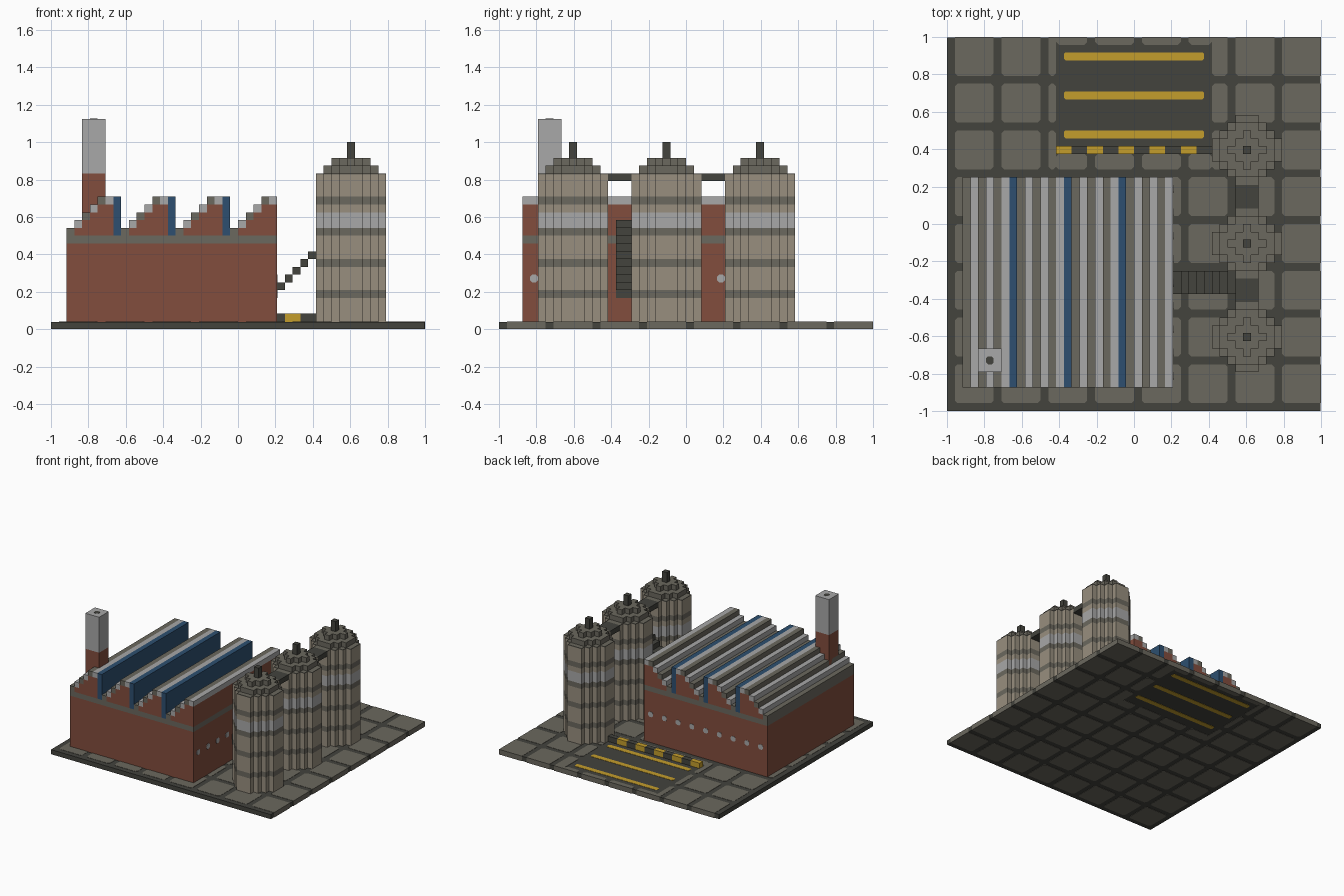
import bpy, bmesh

if "Cube" in bpy.data.objects:
    bpy.data.objects.remove(bpy.data.objects["Cube"], do_unlink=True)

U = 1 / 24  # size of one block; all dimensions below are in blocks


def material(name, rgb):
    lin = [(c / 255 / 12.92) if c < 11 else ((c / 255 + 0.055) / 1.055) ** 2.4 for c in rgb]
    m = bpy.data.materials.new(name)
    m.use_nodes = True
    m.diffuse_color = (*lin, 1)
    bsdf = m.node_tree.nodes["Principled BSDF"]
    bsdf.inputs["Base Color"].default_value = (*lin, 1)
    bsdf.inputs["Roughness"].default_value = 0.9
    return m


DARK = material("dark asphalt", (67, 67, 61))
STONE = material("stone grey", (107, 104, 94))
LIGHT = material("light grey", (168, 168, 168))
BRICK = material("red brick", (130, 77, 61))
BEIGE = material("beige concrete", (152, 143, 127))
BLUE = material("blue glass", (45, 79, 112))
YELLOW = material("yellow paint", (196, 157, 44))


def prisms(name, parts):
    """One object from (outline, z0, z1, material) upright prisms."""
    bm = bmesh.new()
    mats = []
    for outline, z0, z1, mat in parts:
        if mat not in mats:
            mats.append(mat)
        low = [bm.verts.new((x * U, y * U, z0 * U)) for x, y in outline]
        high = [bm.verts.new((x * U, y * U, z1 * U)) for x, y in outline]
        faces = [bm.faces.new(low[::-1]), bm.faces.new(high)]
        n = len(outline)
        for i in range(n):
            j = (i + 1) % n
            faces.append(bm.faces.new((low[i], low[j], high[j], high[i])))
        for f in faces:
            f.material_index = mats.index(mat)
    me = bpy.data.meshes.new(name)
    bm.to_mesh(me)
    bm.free()
    for m in mats:
        me.materials.append(m)
    ob = bpy.data.objects.new(name, me)
    bpy.context.collection.objects.link(ob)
    return ob


def rect(x0, x1, y0, y1):
    return [(x0, y0), (x1, y0), (x1, y1), (x0, y1)]


def cut_rect(x0, x1, y0, y1, c):
    """Rectangle with cut corners, left square along the ground edge at 24."""
    cx = 0 if x1 == 24 else c
    cy = 0 if y1 == 24 else c
    pts = [(x0 + c, y0), (x1 - cx, y0)]
    pts += [(x1, y0 + c)] if cx else []
    pts += [(x1, y1 - cy)] if cx and cy else [(x1, y1)]
    pts += [(x1 - cx, y1)] if cx and cy else []
    pts += [(x0 + c, y1), (x0, y1 - c)] if cy else [(x0, y1)]
    return pts + [(x0, y0 + c)]


def disc(cx, cy, r2):
    """Stepped outline of a disc made of blocks."""
    r = int(r2 ** 0.5)
    right = []
    for d in range(-r, r + 1):
        w = int((r2 - d * d) ** 0.5) + 0.5
        for p in ((w, d - 0.5), (w, d + 0.5)):
            if p not in right:
                right.append(p)
    loop = right + [(-x, y) for x, y in reversed(right)]
    return [(cx + x, cy + y) for x, y in loop]


# Ground slab, paving tiles cut around the loading yard
prisms("ground_slab", [(rect(-24, 23.95, -24, 23.95), 0.05, 0.95, DARK)])
PX, PY0, PY1 = 10, 9, 23
tiles = []
for x0 in range(-23, 24, 6):
    for y0 in range(-23, 24, 6):
        x1, y1 = x0 + 5, y0 + 5
        if x1 <= -PX or x0 >= PX or y1 <= PY0 or y0 >= PY1:
            pieces = [(x0, x1, y0, y1)]
        else:
            a, b = max(x0, -PX), min(x1, PX)
            pieces = [(x0, a, y0, y1), (b, x1, y0, y1),
                      (a, b, y0, PY0), (a, b, PY1, y1)]
        for p in pieces:
            if p[1] > p[0] and p[3] > p[2]:
                tiles.append((cut_rect(*p, 0.35), 0, 1, STONE))
prisms("paving_tiles", tiles)

# Loading yard lines and striped barrier
prisms("yard_lines", [(cut_rect(-9, 9, y, y + 1, 0.2), 0, 1, YELLOW) for y in (11, 16, 21)])
prisms("barrier", [(rect(x, x + 2, 9, 10), 0.95, 2, YELLOW if (x + 10) % 4 == 0 else DARK)
                   for x in range(-10, 10, 2)])

# Factory hall with band course
HALL = (-22, 5, -21, 6)
prisms("hall_walls", [(rect(*HALL), 0.95, 11, BRICK)])
prisms("hall_band", [(rect(*HALL), 11, 12, STONE)])

# Sawtooth roof: six rising steps, then a glazed upright face
roof, gables, glazing = [], [], []
for i in range(27):
    x, k = -22 + i, i % 7
    strip = rect(x, x + 1, -21, 6)
    if k == 6:
        glazing.append((strip, 12, 17, BLUE))
        continue
    top = min(13 + k, 17)
    roof.append((strip, top - 1, top, LIGHT if k % 2 else STONE))
    if top > 13:
        gables.append((strip, 12, top - 1, BRICK))
prisms("roof_strips", roof)
prisms("gable_walls", gables)
prisms("roof_glazing", glazing)

# Round wall vents: flat octagon plates on the back and left walls
for name, centres, axis in (
        ("back_vents", [(-20.5 + 3 * i, 6) for i in range(9)], "Y"),
        ("left_vents", [(5, -19.5 + 3 * i) for i in range(9)], "X")):
    bm = bmesh.new()
    for cx, cy in centres:
        oct_pts = [(-.5, -.25), (-.25, -.5), (.25, -.5), (.5, -.25),
                   (.5, .25), (.25, .5), (-.25, .5), (-.5, .25)]
        if axis == "Y":
            pts = [(cx - u, cy + 0.06, 6.5 + v) for u, v in oct_pts]
            push = (0, -0.1 * U, 0)
        else:
            pts = [(cx + 0.06, cy + u, 6.5 + v) for u, v in oct_pts]
            push = (-0.1 * U, 0, 0)
        face = bm.faces.new([bm.verts.new([c * U for c in p]) for p in pts])
        ext = bmesh.ops.extrude_face_region(bm, geom=[face], use_keep_orig=True)
        verts = [g for g in ext["geom"] if isinstance(g, bmesh.types.BMVert)]
        bmesh.ops.translate(bm, verts=verts, vec=push)
    bmesh.ops.recalc_face_normals(bm, faces=bm.faces)
    me = bpy.data.meshes.new(name)
    bm.to_mesh(me)
    bm.free()
    me.materials.append(LIGHT)
    bpy.context.collection.objects.link(bpy.data.objects.new(name, me))

# Chimney with dark flue opening
stack = rect(-20, -17, -19, -16)
prisms("chimney", [(stack, 12, 20, BRICK), (stack, 20, 27, LIGHT)])
prisms("chimney_flue", [(cut_rect(-19, -18, -18, -17, 0.25), 26.9, 27.03, DARK)])

# Three silos: banded body, stepped dome and top vent
BODY = [(0.95, 4, BEIGE), (4, 5, STONE), (5, 8, BEIGE), (8, 9, STONE), (9, 12, BEIGE),
        (12, 13, STONE), (13, 15, LIGHT), (15, 16, BEIGE), (16, 17, STONE),
        (17, 19.85, BEIGE), (19.85, 20, STONE)]
SX = 14.5
for name, sy in (("front", -14.5), ("middle", -2.5), ("back", 9.5)):
    prisms(name + "_silo", [(disc(SX, sy, 17.6), a, b, m) for a, b, m in BODY])
    prisms(name + "_silo_dome", [(disc(SX, sy, 10.2), 20, 21, STONE),
                                 (disc(SX, sy, 4.8), 21, 22, STONE)])
    prisms(name + "_silo_vent", [(rect(14, 15, sy - 0.5, sy + 0.5), 22, 24, DARK)])

# Walkways between the silos and the stepped conveyor from the hall
prisms("walkways", [(rect(13, 16, y, y + 3), 19, 20, DARK) for y in (-10, 2)])
prisms("conveyor", [(rect(x, x + (1.04 if x == 4 else 1), -9, -6), x, x + 1, DARK)
                    for x in range(4, 14)])
